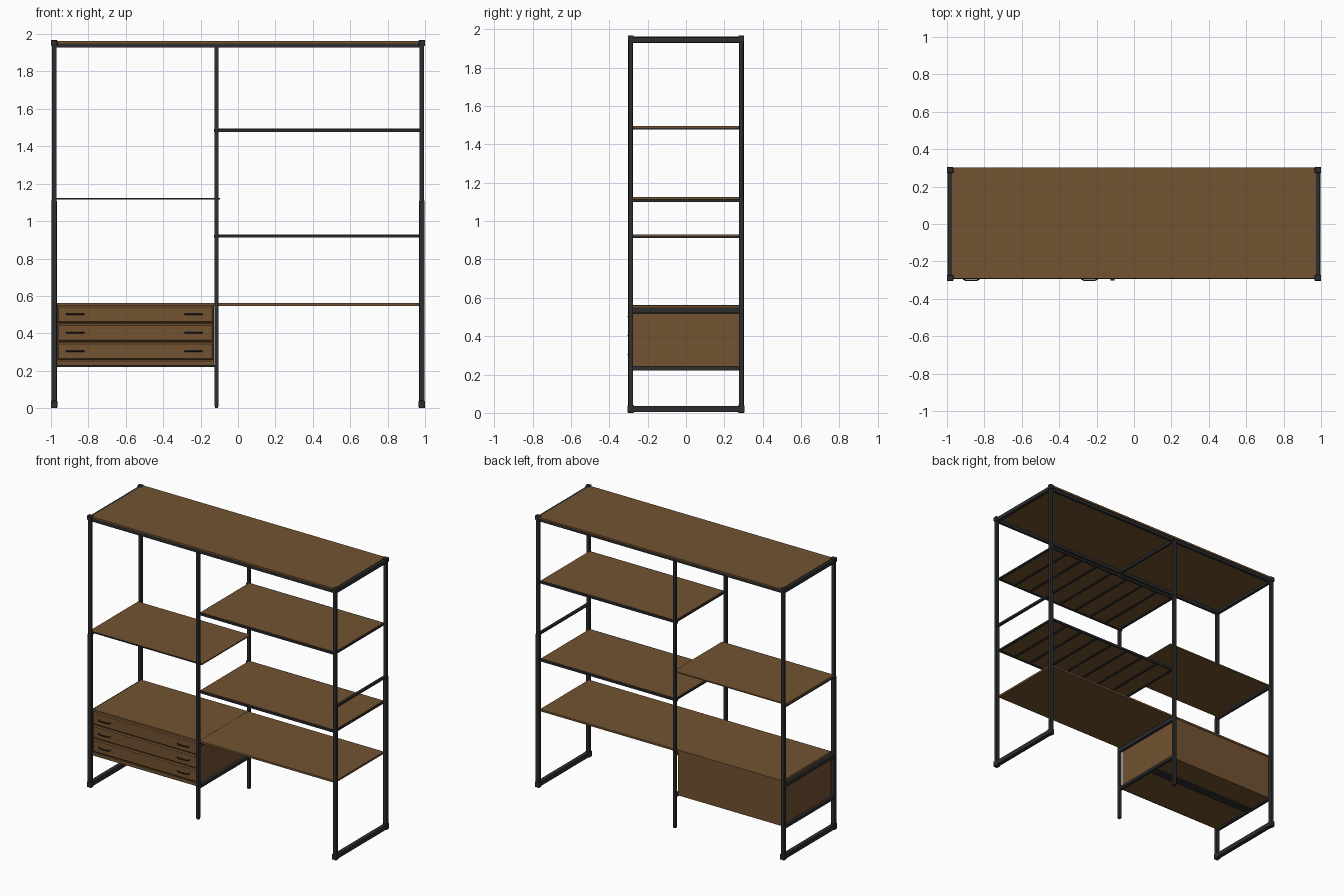
import bpy, bmesh, math
from mathutils import Vector

if "Cube" in bpy.data.objects:
    bpy.data.objects.remove(bpy.data.objects["Cube"])


def material(name, rgb):
    m = bpy.data.materials.new(name)
    m.diffuse_color = (*rgb, 1)
    m.use_nodes = True
    m.node_tree.nodes["Principled BSDF"].inputs["Base Color"].default_value = m.diffuse_color
    return m


WOOD = material("walnut_wood", (0.17, 0.086, 0.031))
METAL = material("black_metal", (0.026, 0.026, 0.028))


def box(name, x, y, z, mat, bevel=0.0):
    """Box from three (low, high) ranges, with optional softened edges."""
    bm = bmesh.new()
    bmesh.ops.create_cube(bm, size=1)
    for v in bm.verts:
        v.co = Vector([lo + (c + 0.5) * (hi - lo) for c, (lo, hi) in zip(v.co, (x, y, z))])
    me = bpy.data.meshes.new(name)
    bm.to_mesh(me)
    bm.free()
    me.materials.append(mat)
    ob = bpy.data.objects.new(name, me)
    bpy.context.collection.objects.link(ob)
    if bevel:
        mod = ob.modifiers.new("soft_edge", 'BEVEL')
        mod.width = bevel
        mod.segments = 2
    return ob


def around(c, half):
    return (c - half, c + half)


MID = -0.115      # x of the middle posts
END = 0.983       # x of the end posts
POST_Y = 0.288    # y of the posts

# End frames: posts, corner caps, base rails, top rails, middle bars
for sx, side in ((-1, "left"), (1, "right")):
    x = sx * END
    for sy, face in ((-1, "front"), (1, "back")):
        y = sy * POST_Y
        box(f"{side}_{face}_post", around(x, 0.0125), around(y, 0.0105), (0.03, 1.95), METAL, 0.003)
        box(f"{side}_{face}_lower_sleeve", around(x, 0.0140), around(y, 0.012), (0.03, 1.11), METAL, 0.003)
        box(f"{side}_{face}_cap", around(x, 0.017), around(y, 0.015), (1.935, 1.968), METAL, 0.004)
        box(f"{side}_{face}_foot", around(x, 0.017), around(y, 0.017), (0, 0.04), METAL, 0.004)
    box(f"{side}_base_rail", around(x, 0.015), (-0.29, 0.29), (0.004, 0.037), METAL, 0.003)
    box(f"{side}_top_rail", around(x, 0.012), (-0.285, 0.285), (1.93, 1.958), METAL, 0.003)
    box(f"{side}_middle_bar", around(x, 0.010), (-0.285, 0.285), (1.098, 1.115), METAL, 0.003)

# Middle posts and the bar that joins them under the top
for sy, face in ((-1, "front"), (1, "back")):
    box(f"middle_{face}_post", around(MID, 0.011), around(sy * 0.291, 0.011), (0.008, 1.94), METAL, 0.003)
    box(f"middle_{face}_foot", around(MID, 0.009), around(sy * 0.291, 0.009), (0, 0.012), METAL)
    # Long rails under the top panel
    box(f"top_{face}_rail", (-0.975, 0.975), around(sy * 0.284, 0.010), (1.928, 1.950), METAL, 0.002)
box("middle_top_bar", around(MID, 0.010), (-0.285, 0.285), (1.928, 1.948), METAL, 0.002)

# Top panel
box("top_panel", (-0.974, 0.974), (-0.292, 0.302), (1.949, 1.962), WOOD)

# Two right shelves: wood on a metal frame with slats underneath
for z, level in ((1.488, "upper"), (0.923, "lower")):
    x0, x1, y0, y1 = -0.112, 0.974, -0.28, 0.28
    box(f"{level}_shelf_panel", (x0 + 0.004, x1 - 0.004), (y0 + 0.004, y1 - 0.004), (z - 0.004, z + 0.006), WOOD)
    for y, face in ((y0, "front"), (y1, "back")):
        box(f"{level}_shelf_{face}_rail", (x0 - 0.015, x1), around(y, 0.006), (z - 0.011, z + 0.004), METAL)
    slats = 9
    for i in range(slats):
        x = x0 + 0.006 + (x1 - x0 - 0.012) * i / (slats - 1)
        box(f"{level}_shelf_slat_{i + 1}", around(x, 0.007), (y0, y1), (z - 0.011, z - 0.002), METAL)

# Thin left shelf and plain low right shelf
box("left_shelf", (-0.995, -0.095), (-0.275, 0.275), (1.115, 1.124), WOOD)
box("left_shelf_front_edge", (-0.995, -0.095), (-0.279, -0.275), (1.115, 1.123), METAL)
box("low_shelf", (-0.115, 0.975), (-0.28, 0.28), (0.547, 0.561), WOOD)

# Drawer cabinet shell
CX0, CX1 = -0.970, -0.128
box("cabinet_top", (CX0, MID), (-0.28, 0.28), (0.549, 0.562), WOOD)
box("cabinet_bottom", (CX0, CX1), (-0.278, 0.275), (0.230, 0.246), WOOD)
box("cabinet_back", (CX0, CX1), (0.263, 0.275), (0.230, 0.550), WOOD)
box("cabinet_left_side", (CX0, CX0 + 0.012), (-0.275, 0.275), (0.230, 0.550), WOOD)
box("cabinet_right_side", (CX1 - 0.012, CX1), (-0.275, 0.275), (0.230, 0.550), WOOD)
box("cabinet_front_lip", (CX0, CX1), (-0.284, -0.272), (0.228, 0.252), WOOD, 0.004)
box("cabinet_inner_face", (CX0, CX1), (-0.268, -0.260), (0.246, 0.550), WOOD)

# Metal bars carrying the cabinet
for x, side in ((-END, "left"), (MID, "right")):
    for z0, z1, level in ((0.519, 0.547, "upper"), (0.220, 0.244, "lower")):
        box(f"cabinet_{side}_{level}_bar", around(x, 0.011), (-0.285, 0.285), (z0, z1), METAL, 0.003)
box("cabinet_under_bar", (-0.975, MID), around(0.06, 0.03), (0.220, 0.231), METAL, 0.003)


def drawer_front(name, z0, z1):
    """Board with a sloped border around a raised field."""
    ob = box(name, (CX0 + 0.004, CX1 - 0.004), (-0.278, -0.262), (z0, z1), WOOD)
    bm = bmesh.new()
    bm.from_mesh(ob.data)
    front = [f for f in bm.faces if f.normal.y < -0.9]
    bmesh.ops.inset_region(bm, faces=front, thickness=0.010, depth=0.007)
    bm.to_mesh(ob.data)
    bm.free()


def handle(name, x, z):
    """Bent rod with its two ends on the drawer front."""
    cu = bpy.data.curves.new(name, 'CURVE')
    cu.dimensions = '3D'
    cu.bevel_depth = 0.004
    cu.bevel_resolution = 1
    cu.use_fill_caps = True
    path = [(-0.048, -0.281), (-0.040, -0.296), (-0.028, -0.301),
            (0.028, -0.301), (0.040, -0.296), (0.048, -0.281)]
    sp = cu.splines.new('POLY')
    sp.points.add(len(path) - 1)
    for p, (dx, y) in zip(sp.points, path):
        p.co = (x + dx, y, z, 1)
    cu.materials.append(METAL)
    bpy.context.collection.objects.link(bpy.data.objects.new(name, cu))


# Three drawers with two handles each
for i, z in enumerate((0.304, 0.403, 0.502)):
    drawer_front(f"drawer_front_{i + 1}", z - 0.047, z + 0.046)
    for x, side in ((-0.870, "left"), (-0.238, "right")):
        handle(f"drawer_{i + 1}_{side}_handle", x, z)
